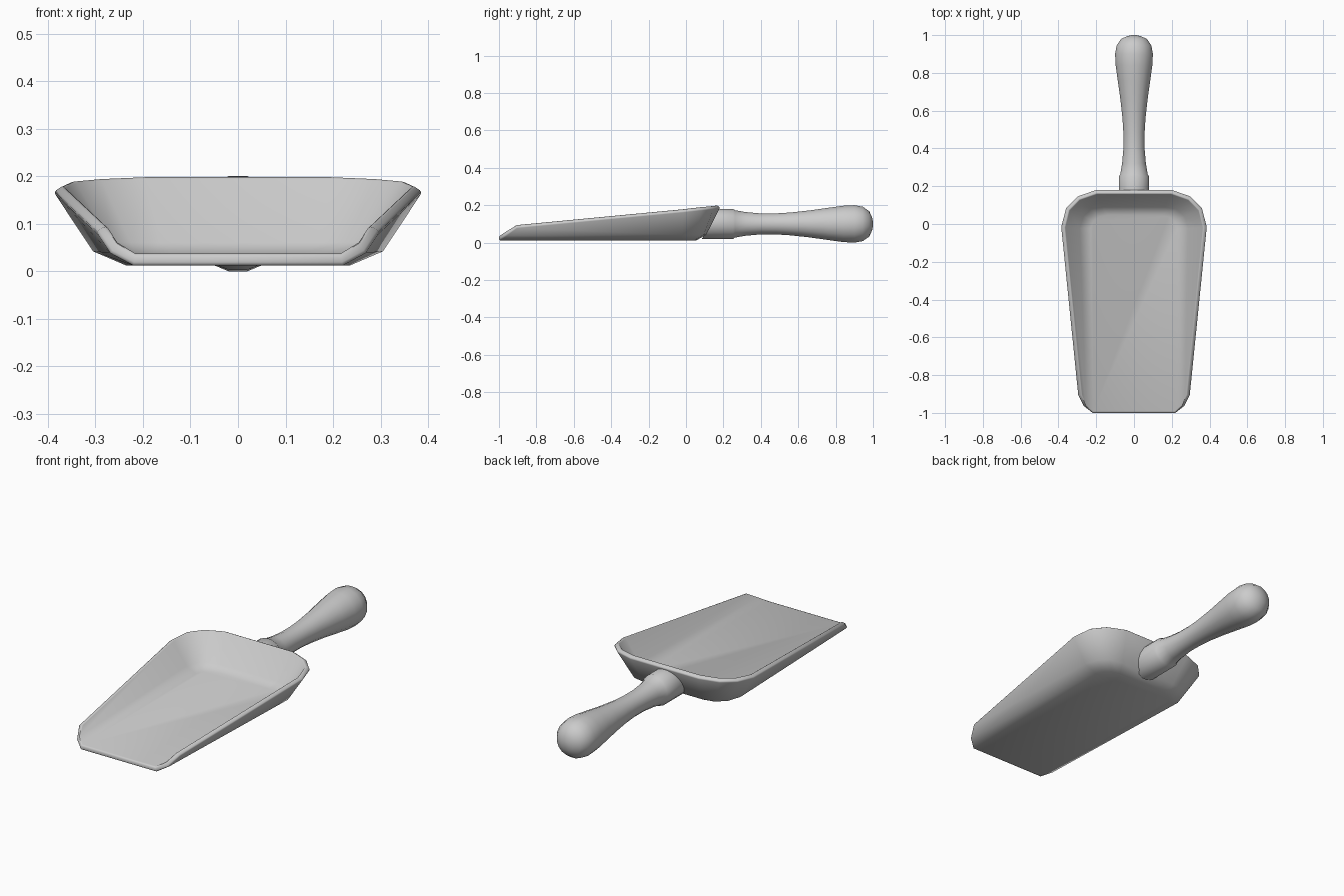
import bpy
from math import cos, sin, pi

if "Cube" in bpy.data.objects:
    bpy.data.objects.remove(bpy.data.objects["Cube"])


def make_object(name, verts, faces):
    mesh = bpy.data.meshes.new(name)
    mesh.from_pydata(verts, [], faces)
    mesh.update()
    obj = bpy.data.objects.new(name, mesh)
    bpy.context.collection.objects.link(obj)
    bpy.ops.object.select_all(action='DESELECT')
    obj.select_set(True)
    bpy.context.view_layer.objects.active = obj
    return obj


def mirrored(half):
    return half + [(-x, y, z) for x, y, z in reversed(half)]


# scoop tray: three horseshoe outlines (floor edge, knee, rim)
floor_xy = [(.22, -1), (.235, -.02), (.22, .02), (.185, .045), (.14, .055)]
knee_xyz = [(.268, -.965, .038), (.305, -.02, .042), (.282, .05, .042),
            (.235, .095, .042), (.165, .108, .042)]
rim_xyz = [(.298, -.905, .083), (.388, -.015, .167), (.362, .085, .178),
           (.30, .148, .184), (.20, .183, .189)]
rows = [mirrored([(x, y, .012) for x, y in floor_xy]),
        mirrored(knee_xyz), mirrored(rim_xyz)]
n = len(rows[0])
faces = [tuple(range(n))]
for r in range(2):
    for i in range(n - 1):
        a = r * n + i
        faces.append((a + 1, a, a + n, a + n + 1))
tray = make_object("scoop_tray", sum(rows, []), faces)

# wall thickness grows inward, then a rounded rim
solid = tray.modifiers.new("thickness", 'SOLIDIFY')
solid.thickness = .025
solid.offset = 1
solid.use_even_offset = True
bevel = tray.modifiers.new("rim_rounding", 'BEVEL')
bevel.width = .007
bevel.segments = 2
bevel.limit_method = 'ANGLE'
bevel.angle_limit = 1.1
bpy.ops.object.modifier_apply(modifier="thickness")
bpy.ops.object.modifier_apply(modifier="rim_rounding")
bpy.ops.object.shade_smooth_by_angle(angle=.85)

# turned handle: (y, radius), first ring slanted to meet the sloping back wall
profile = [(.129, .08), (.252, .08), (.262, .073), (.32, .063), (.40, .056),
           (.48, .056), (.56, .061), (.66, .072), (.76, .086), (.84, .097),
           (.90, .10), (.945, .092), (.98, .068), (.995, .035), (1.0, .012)]
SIDES = 16
verts, faces = [], []
for k, (y, r) in enumerate(profile):
    r /= cos(pi / SIDES)
    for s in range(SIDES):
        a = 2 * pi * (s + .5) / SIDES
        slant = .55 * r * sin(a) if k == 0 else 0
        verts.append((r * cos(a), y + slant, .1 + r * sin(a)))
for k in range(len(profile) - 1):
    for s in range(SIDES):
        a, b = k * SIDES + s, k * SIDES + (s + 1) % SIDES
        faces.append((a, a + SIDES, b + SIDES, b))
faces.append(tuple(range(SIDES)))
last = (len(profile) - 1) * SIDES
faces.append(tuple(reversed(range(last, last + SIDES))))
handle = make_object("handle", verts, faces)
bpy.ops.object.shade_smooth_by_angle(angle=.7)
